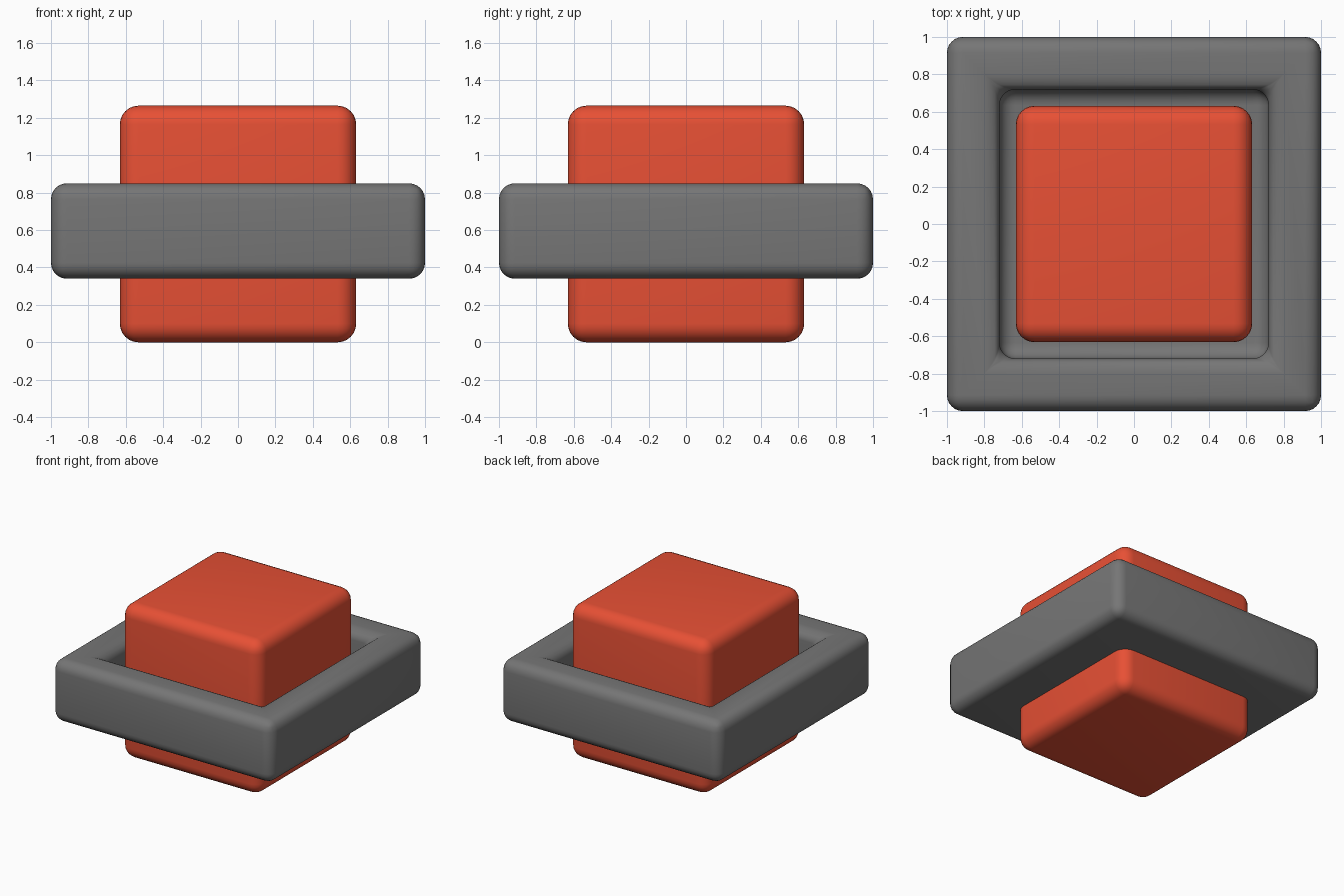
import bpy
import bmesh

if "Cube" in bpy.data.objects:
    bpy.data.objects.remove(bpy.data.objects["Cube"])


def make_box(name, colour, half, z0, z1, radius, recess=None):
    """Rounded square box; recess = (rim width, depth) sinks the top face."""
    bm = bmesh.new()
    bmesh.ops.create_cube(bm, size=2)
    for v in bm.verts:
        v.co.x *= half
        v.co.y *= half
        v.co.z = z1 if v.co.z > 0 else z0
    bm.normal_update()
    if recess:
        rim, depth = recess
        top = max(bm.faces, key=lambda f: f.calc_center_median().z)
        bmesh.ops.inset_region(bm, faces=[top], thickness=rim)
        scale = (half - rim) / max(v.co.x for v in top.verts)
        for v in top.verts:
            v.co.x *= scale
            v.co.y *= scale
        # Extrude the inner face straight down to form the socket
        new = bmesh.ops.extrude_discrete_faces(bm, faces=[top])["faces"]
        for v in new[0].verts:
            v.co.z -= depth
    bmesh.ops.recalc_face_normals(bm, faces=bm.faces[:])
    mesh = bpy.data.meshes.new(name)
    bm.to_mesh(mesh)
    bm.free()
    obj = bpy.data.objects.new(name, mesh)
    bpy.context.collection.objects.link(obj)
    for p in mesh.polygons:
        p.use_smooth = True
    mat = bpy.data.materials.new(name + "_colour")
    mat.diffuse_color = colour
    mat.use_nodes = True
    mat.node_tree.nodes["Principled BSDF"].inputs["Base Color"].default_value = mat.diffuse_color
    mesh.materials.append(mat)
    bev = obj.modifiers.new("rounded_edges", "BEVEL")
    bev.width = radius
    bev.segments = 6
    bev.limit_method = "ANGLE"
    return obj


# Red block passing through the frame
make_box("block", (0.8, 0.08, 0.035, 1), 0.632, 0, 1.265, 0.1)

# Dark grey square frame with a sunken socket around the block
make_box("frame", (0.18, 0.18, 0.18, 1), 1.0, 0.34, 0.85, 0.085, recess=(0.28, 0.3))
